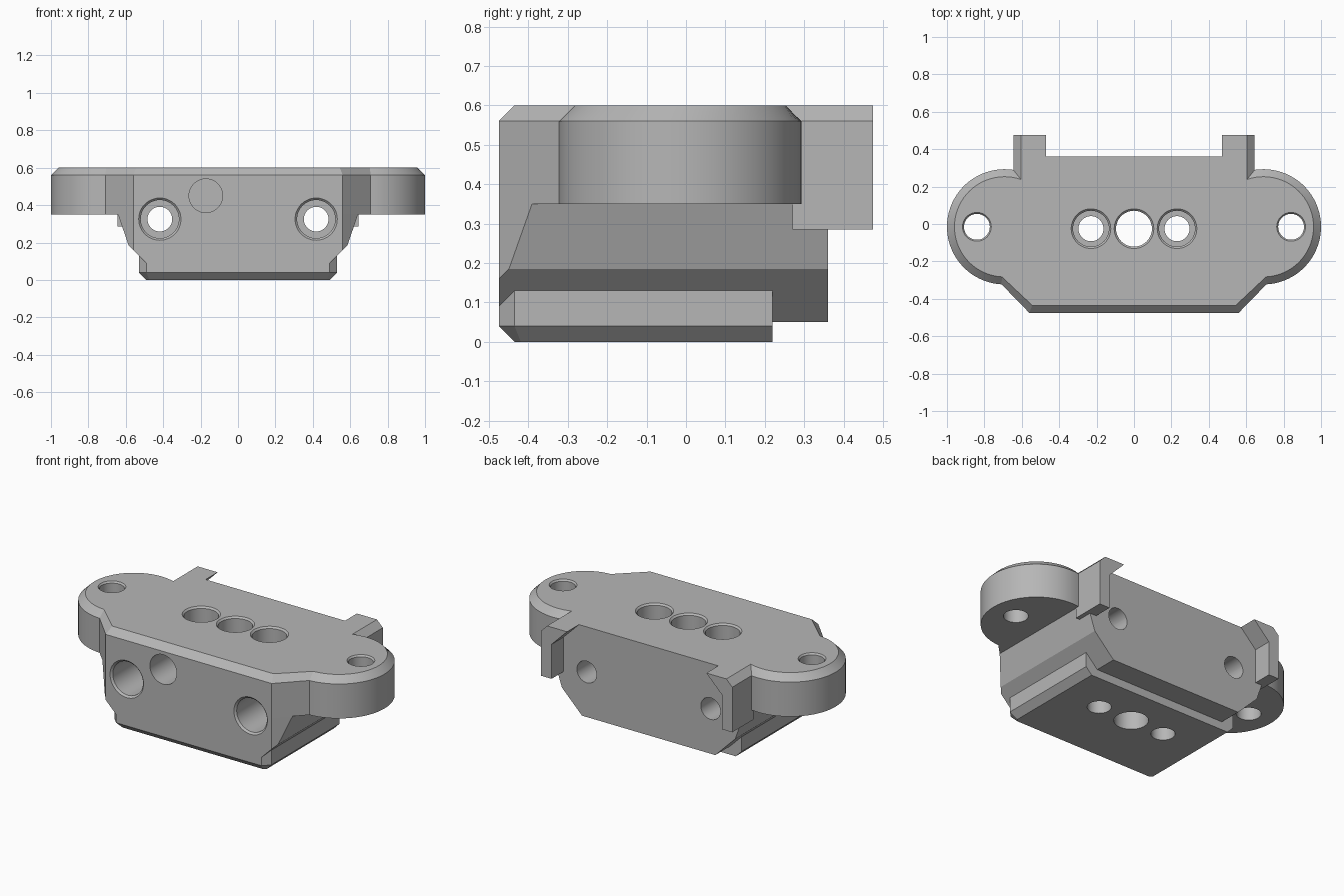
import bpy, bmesh, math
from mathutils import Vector

cube = bpy.data.objects.get("Cube")
if cube:
    bpy.data.objects.remove(cube)

grey = bpy.data.materials.new("plain_grey")
grey.use_nodes = True
grey.diffuse_color = (0.47, 0.47, 0.47, 1)
grey.node_tree.nodes["Principled BSDF"].inputs["Base Color"].default_value = (0.47, 0.47, 0.47, 1)


def loft(name, rings):
    """Skin a list of equal-length point rings into a closed solid."""
    bm = bmesh.new()
    loops = [[bm.verts.new(p) for p in ring] for ring in rings]
    n = len(loops[0])
    for a, b in zip(loops, loops[1:]):
        for i in range(n):
            j = (i + 1) % n
            bm.faces.new((a[i], a[j], b[j], b[i]))
    bm.faces.new(loops[0])
    bm.faces.new(loops[-1])
    return finish(name, bm)


def finish(name, bm):
    bmesh.ops.recalc_face_normals(bm, faces=bm.faces)
    mesh = bpy.data.meshes.new(name)
    bm.to_mesh(mesh)
    bm.free()
    mesh.materials.append(grey)
    obj = bpy.data.objects.new(name, mesh)
    bpy.context.collection.objects.link(obj)
    return obj


def combine(target, tool, operation):
    mod = target.modifiers.new(operation.lower(), 'BOOLEAN')
    mod.operation, mod.object, mod.solver = operation, tool, 'EXACT'
    bpy.context.view_layer.objects.active = target
    bpy.ops.object.modifier_apply(modifier=mod.name)
    bpy.data.objects.remove(tool)


def mirrored(half):
    return half + [(-x, v) for x, v in reversed(half)]


def at_z(plan, z):
    return [(x, y, z) for x, y in plan]


def along_y(profile, y0, y1):
    return [[(x, y, z) for x, z in profile] for y in (y0, y1)]


# Main block: faceted keel profile with its front corners sliced off
FRONT, BACK = -0.475, 0.36
keel = mirrored([(0.45, 0.05), (0.585, 0.185), (0.645, 0.36), (0.645, 0.45)])
bracket = loft("mount_bracket", along_y(keel, FRONT, BACK))
bm = bmesh.new()
bm.from_mesh(bracket.data)
for side in (1, -1):
    bmesh.ops.bisect_plane(bm, geom=bm.verts[:] + bm.edges[:] + bm.faces[:],
                           plane_co=Vector((side * 0.56, FRONT, 0)),
                           plane_no=Vector((side * 0.15, -0.145, 0)), clear_outer=True)
    bmesh.ops.holes_fill(bm, edges=[e for e in bm.edges if e.is_boundary])
bmesh.ops.recalc_face_normals(bm, faces=bm.faces)
bm.to_mesh(bracket.data)
bm.free()


# Top plate with rounded ears and chamfered rim
def plate_plan(d):
    cx, cy, r = 0.692, -0.015, 0.308 - d
    start = math.radians(-87)
    end = math.acos((0.645 - d - cx) / r)
    steps = 40
    half = [(0.56 - d * 0.4, FRONT + d)]
    for i in range(steps + 1):
        a = start + (end - start) * i / steps
        half.append((cx + r * math.cos(a), cy + r * math.sin(a)))
    half.append((0.645 - d, BACK))
    return mirrored(half)


plate = loft("top_plate", [at_z(plate_plan(0), 0.35), at_z(plate_plan(0), 0.56),
                           at_z(plate_plan(0.04), 0.6)])
combine(bracket, plate, 'UNION')


# Foot rail with chamfered lower edges and front corners
def foot_plan(d):
    return mirrored([(0.49 - d * 0.4, FRONT + d), (0.53 - d, -0.435 + d * 0.4), (0.53 - d, 0.22)])


foot = loft("foot_rail", [at_z(foot_plan(0.04), 0), at_z(foot_plan(0), 0.04),
                          at_z(foot_plan(0), 0.135)])
combine(bracket, foot, 'UNION')

# Rear hooks with undercut inner lips
hook = [(0.47, 0.6), (0.575, 0.495), (0.575, 0.285), (0.645, 0.285), (0.645, 0.56), (0.605, 0.6)]
for side in (1, -1):
    prism = loft("rear_hook", along_y([(side * x, z) for x, z in hook], 0.27, 0.475))
    combine(bracket, prism, 'UNION')


# Holes: stepped round cutters described by (radius, position along axis)
def drill(x, v, axis, steps):
    rings = []
    for r, t in steps:
        ring = []
        for i in range(48):
            a = math.tau * i / 48
            p, q = x + r * math.cos(a), v + r * math.sin(a)
            ring.append((p, q, t) if axis == 'Z' else (p, t, q))
        rings.append(ring)
    combine(bracket, loft("hole_cutter", rings), 'DIFFERENCE')


drill(0, -0.025, 'Z', [(0.096, -0.1), (0.096, 0.59), (0.106, 0.6), (0.106, 0.7)])
for side in (1, -1):
    # ear holes, counterbored plate holes, counterbored cross holes
    drill(side * 0.84, -0.015, 'Z', [(0.069, 0.2), (0.069, 0.59), (0.077, 0.6), (0.077, 0.7)])
    drill(side * 0.23, -0.025, 'Z', [(0.067, -0.1), (0.067, 0.3), (0.096, 0.3),
                                     (0.096, 0.59), (0.106, 0.6), (0.106, 0.7)])
    drill(side * 0.418, 0.325, 'Y', [(0.113, -0.6), (0.113, FRONT), (0.102, -0.464),
                                     (0.102, -0.22), (0.066, -0.22), (0.066, 0.5)])
# Blind round pocket in the front
drill(-0.172, 0.45, 'Y', [(0.09, -0.6), (0.09, -0.22)])

bpy.ops.object.select_all(action='DESELECT')
bracket.select_set(True)
bpy.context.view_layer.objects.active = bracket
bpy.ops.object.shade_smooth_by_angle(angle=math.radians(20))
